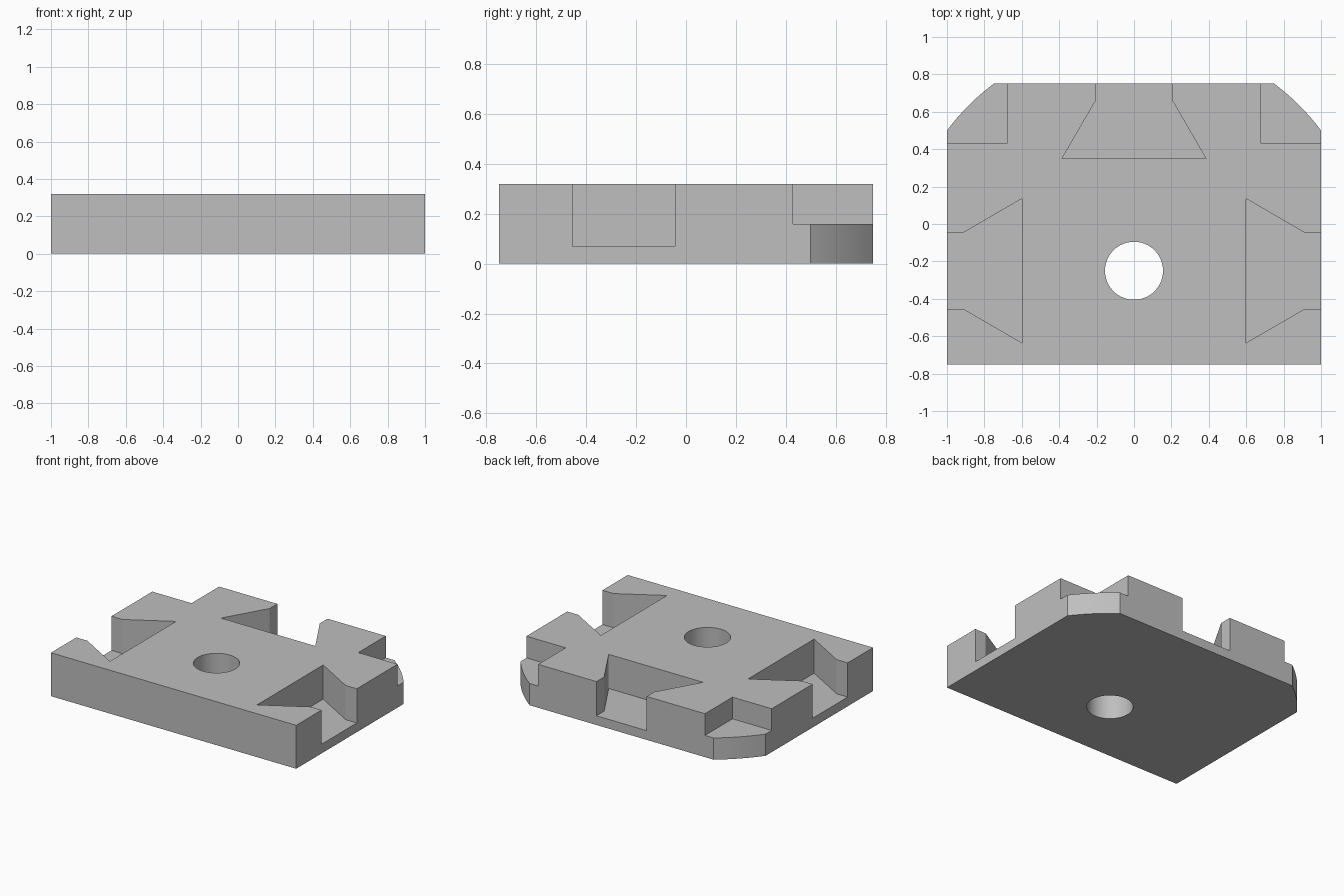
import bpy
import bmesh
from math import atan2, cos, sin, pi

cube = bpy.data.objects.get("Cube")
if cube:
    bpy.data.objects.remove(cube, do_unlink=True)

HEIGHT = 0.32
HALF_Y = 0.75
CENTRE_Y = -0.25     # shared centre of the hole, side slots and corner arcs
ABOVE = HEIGHT + 0.1

grey = bpy.data.materials.new("plain_grey")
grey.use_nodes = True
grey.diffuse_color = (0.52, 0.52, 0.52, 1)
grey.node_tree.nodes["Principled BSDF"].inputs["Base Color"].default_value = grey.diffuse_color


def prism(name, outline, low, high):
    """Extrude an xy outline from low to high."""
    bm = bmesh.new()
    base = bm.faces.new([bm.verts.new((x, y, low)) for x, y in outline])
    top = bmesh.ops.extrude_face_region(bm, geom=[base])["geom"]
    moved = [v for v in top if isinstance(v, bmesh.types.BMVert)]
    bmesh.ops.translate(bm, verts=moved, vec=(0, 0, high - low))
    bmesh.ops.recalc_face_normals(bm, faces=bm.faces)
    mesh = bpy.data.meshes.new(name)
    bm.to_mesh(mesh)
    bm.free()
    mesh.materials.append(grey)
    obj = bpy.data.objects.new(name, mesh)
    bpy.context.collection.objects.link(obj)
    return obj


def arc(radius, start, end, steps):
    return [(radius * cos(start + (end - start) * i / steps),
             CENTRE_Y + radius * sin(start + (end - start) * i / steps))
            for i in range(steps + 1)]


# Plate with two rounded back corners
corner = arc(1.25, atan2(0.75, 1), atan2(1, 0.75), 12)
right_half = [(1, -HALF_Y)] + corner
outline = right_half + [(-x, y) for x, y in reversed(right_half)]
plate = prism("base_plate", outline, 0, HEIGHT)

# Dovetail half profile: (distance from the inner wall, half width)
half = [(0, 0.385), (0.31, 0.205), (0.6, 0.205)]
dovetail = half + [(d, -w) for d, w in reversed(half)]
FLOOR = 0.068

cutters = [
    prism("hole_cutter", arc(0.155, 0, 2 * pi, 64)[:-1], -0.1, ABOVE),
    prism("back_slot_cutter", [(w, 0.35 + d) for d, w in dovetail], FLOOR, ABOVE),
]

# Side slots and stepped corner ledges, mirrored
for side, s in (("left", 1), ("right", -1)):
    slot = [(s * (0.6 + d), CENTRE_Y + w) for d, w in dovetail]
    cutters.append(prism(side + "_slot_cutter", slot, FLOOR, ABOVE))
    ledge = [(s * x, y) for x, y in ((0.68, 0.43), (1.2, 0.43), (1.2, 1), (0.68, 1))]
    cutters.append(prism(side + "_ledge_cutter", ledge, HEIGHT / 2, ABOVE))

bpy.ops.object.select_all(action="DESELECT")
bpy.context.view_layer.objects.active = plate
plate.select_set(True)
for cutter in cutters:
    cutter.hide_render = True
    mod = plate.modifiers.new(cutter.name, "BOOLEAN")
    mod.operation = "DIFFERENCE"
    mod.solver = "EXACT"
    mod.object = cutter
    bpy.ops.object.modifier_apply(modifier=mod.name)
    bpy.data.objects.remove(cutter, do_unlink=True)

bpy.ops.object.shade_smooth_by_angle(angle=pi / 9)
